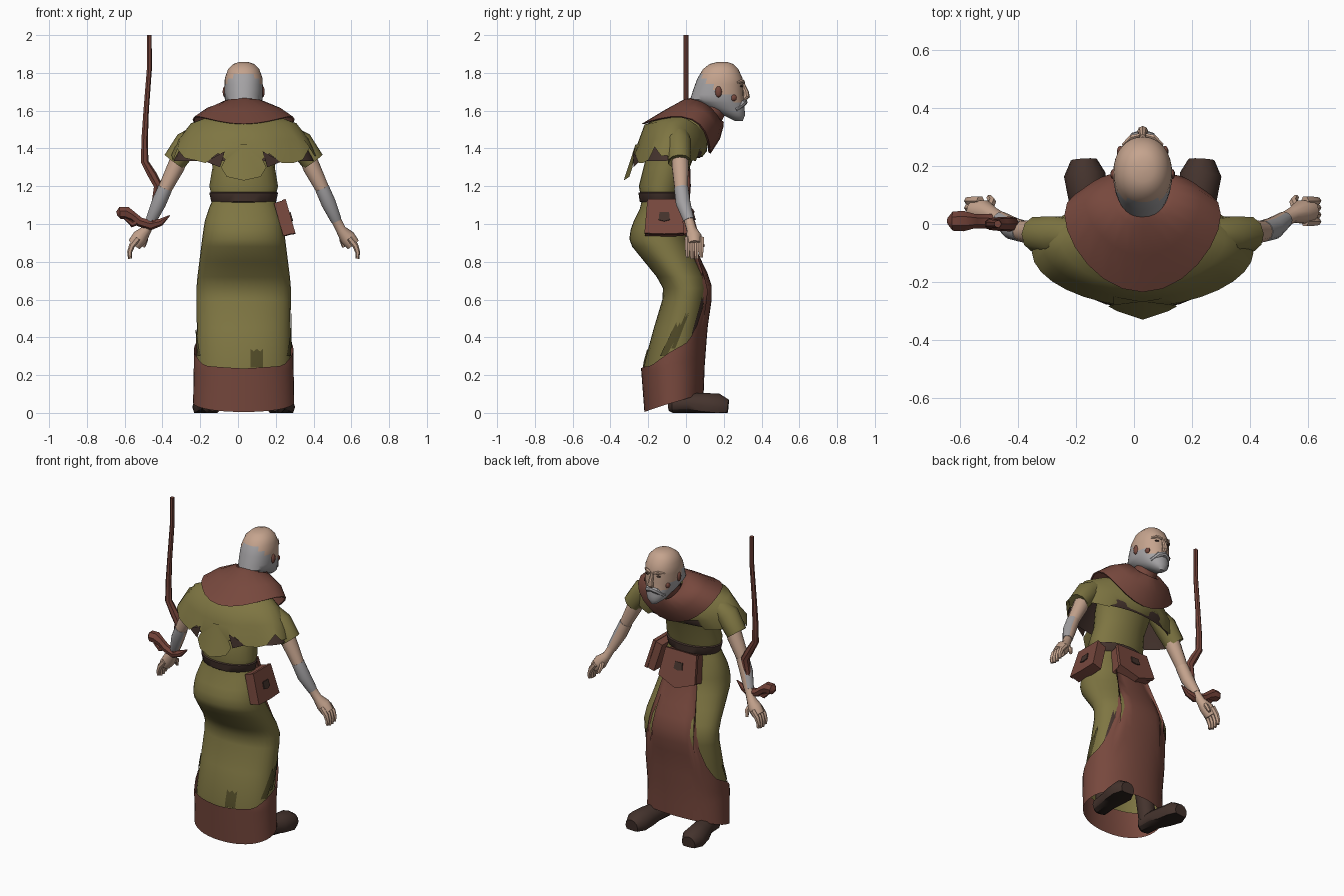
import bpy, bmesh, math, random
from mathutils import Vector, Matrix

random.seed(4)
if "Cube" in bpy.data.objects:
    bpy.data.objects.remove(bpy.data.objects["Cube"])
CX = 0.03  # body centre line


def material(name, rgb):
    m = bpy.data.materials.new(name)
    m.use_nodes = True
    m.diffuse_color = (*rgb, 1)
    m.node_tree.nodes["Principled BSDF"].inputs["Base Color"].default_value = (*rgb, 1)
    return m


OLIVE = material("olive_cloth", (0.21, 0.18, 0.055))
RED = material("red_brown_cloth", (0.185, 0.065, 0.047))
DARK = material("dark_leather", (0.058, 0.033, 0.026))
SKIN = material("skin", (0.56, 0.37, 0.27))
GREY = material("grey_hair", (0.37, 0.36, 0.37))
WOOD = material("staff_wood", (0.175, 0.056, 0.041))
STAIN = material("dark_olive", (0.08, 0.068, 0.02))
SOLE = material("boot_sole", (0.025, 0.016, 0.013))


def finish(name, bm, mats, rule=None, angle=40):
    bmesh.ops.recalc_face_normals(bm, faces=bm.faces)
    if rule:
        for f in bm.faces:
            f.material_index = rule(f.calc_center_median())
    me = bpy.data.meshes.new(name)
    bm.to_mesh(me)
    bm.free()
    for m in mats:
        me.materials.append(m)
    ob = bpy.data.objects.new(name, me)
    bpy.context.collection.objects.link(ob)
    bpy.ops.object.select_all(action='DESELECT')
    ob.select_set(True)
    bpy.context.view_layer.objects.active = ob
    bpy.ops.object.shade_smooth_by_angle(angle=math.radians(angle))


def sheet(name, rows, mats, closed=True, caps=False, rule=None, angle=40):
    """Skin equal rows of points with quads."""
    bm = bmesh.new()
    grid = [[bm.verts.new(p) for p in row] for row in rows]
    n = len(grid[0])
    for a, b in zip(grid, grid[1:]):
        for i in range(n if closed else n - 1):
            j = (i + 1) % n
            bm.faces.new((a[i], a[j], b[j], b[i]))
    if caps:
        bm.faces.new(grid[0])
        bm.faces.new(grid[-1])
    finish(name, bm, mats, rule, angle)


def around(a, yb, zb, yf, zf, hx, sz=None, shift=0, power=1.0):
    """Point on a tilted oval; angle 0 is the rear, pi the face side; shift moves the sides along y."""
    s, c = math.sin(a), math.cos(a)
    sx = math.copysign(abs(s) ** power, s)
    cy = math.copysign(abs(c) ** power, c)
    mid = (zb + zf) / 2
    z = mid + (zb - zf) / 2 * c + ((sz - mid) * s * s if sz else 0)
    return Vector((CX + hx * sx, (yb + yf) / 2 + (yb - yf) / 2 * cy + shift * s * s, z))


def oval(ring, n=24, power=1.0):
    return [around(math.tau * i / n, *ring, power=power) for i in range(n)]


def level(z, yb, yf, hx):
    return (yb, z, yf, z, hx)


def tube(name, pts, mats, n=8, rule=None, floor=None):
    """Round limb through (x, y, z, radius) points."""
    rows = []
    P = [Vector(p[:3]) for p in pts]
    for i, p in enumerate(P):
        t = (P[min(i + 1, len(P) - 1)] - P[max(i - 1, 0)]).normalized()
        u = t.cross(Vector((1, 0, 0) if abs(t.y) > 0.7 else (0, 1, 0))).normalized()
        v = t.cross(u)
        ring = [p + pts[i][3] * (u * math.cos(math.tau * k / n) + v * math.sin(math.tau * k / n)) for k in range(n)]
        if floor is not None:
            ring = [Vector((q.x, q.y, max(q.z, floor))) for q in ring]
        rows.append(ring)
    sheet(name, rows, mats, caps=True, rule=rule)


def blob(name, loc, size, mat):
    bm = bmesh.new()
    bmesh.ops.create_uvsphere(bm, u_segments=10, v_segments=6, radius=1)
    bm.transform(Matrix.Translation(loc) @ Matrix.Diagonal((*size, 1)))
    finish(name, bm, [mat])


# Skirt: levels of height, rear, face side, half width
SKIRT = [(1.14, -.23, -.035, .16), (1.08, -.245, -.03, .185), (1.02, -.275, -.01, .205), (.97, -.293, .0, .213),
         (.92, -.3, .015, .22), (.88, -.285, .035, .225), (.8, -.22, .07, .235), (.72, -.155, .11, .245),
         (.66, -.122, .125, .25), (.6, -.125, .122, .25), (.45, -.17, .1, .248), (.25, -.225, .085, .25),
         (-.01, -.205, .075, .255)]


def on_skirt(a, z, gap=0.0):
    for hi, lo in zip(SKIRT, SKIRT[1:]):
        if z >= lo[0]:
            t = (hi[0] - z) / (hi[0] - lo[0])
            yb, yf, hx = (h + (l - h) * t for h, l in zip(hi[1:], lo[1:]))
            return around(a, yb - gap, z, yf + gap, z, hx + gap, power=0.93)


def hem(a):
    return 0.005 + 0.05 * (1 - math.cos(a))


N = 32
turn = [math.tau * i / N for i in range(N)]
heights = [s[0] for s in SKIRT[:-1]] + [0.18]
sheet("skirt", [[on_skirt(a, z) for a in turn] for z in heights], [OLIVE], angle=80)

# Apron joined to the hem band: top edge climbs toward the face side
EDGE = [(0, .235), (50, .25), (85, .33), (112, .38), (128, .48), (140, .64), (148, .85), (152, 1.1), (180, 1.1)]


def apron_top(a):
    d = abs(math.degrees(a))
    for (d0, z0), (d1, z1) in zip(EDGE, EDGE[1:]):
        if d <= d1:
            return z0 + (z1 - z0) * (d - d0) / (d1 - d0)
    return EDGE[-1][1]


cols = [math.radians(d) for d in range(-180, 180, 9)]
STEPS = 14
sheet("apron_and_hem_band", [[on_skirt(a, apron_top(a) + (hem(a) - apron_top(a)) * k / STEPS, 0.014) for a in cols]
                             for k in range(STEPS + 1)], [RED], angle=60)

# Worn stains, leaning toward the face side as they rise
for name, a0, a1, z0, z1, lean, mat in (
        ("rear_stain", 7, 22, .24, .34, 0, STAIN), ("left_stain", 62, 76, .3, .48, 20, STAIN),
        ("left_thin_stain", 82, 89, .34, .53, 14, STAIN), ("left_apron_tear", 118, 128, .42, .62, 12, DARK),
        ("right_stain", -72, -62, .3, .45, -18, STAIN)):
    sheet(name, [[on_skirt(math.radians(a0 + (a1 - a0) * k / 4 + lean * j / 3), z0 + (z1 - z0) * j / 3 * (1 - .15 * (k % 2)), .006)
                  for k in range(5)] for j in range(4)], [mat], closed=False)

# Torso and belt
sheet("torso", [oval(r) for r in (level(1.13, -.235, -.03, .165), level(1.2, -.25, -.01, .182),
      level(1.3, -.225, .02, .165), level(1.4, -.2, .06, .18), level(1.5, -.16, .12, .19),
      level(1.56, -.08, .15, .12))], [OLIVE], caps=True)
sheet("belt", [oval(r) for r in (level(1.112, -.235, -.025, .166), level(1.12, -.245, -.015, .172),
      level(1.165, -.252, -.01, .182), level(1.172, -.235, -.025, .17))], [DARK])

# Shoulder cape with torn edge, and a dark lining showing in the tears
CAPE = [(-.12, 1.57, .11, 1.48, .19, 1.56), (-.22, 1.525, .115, 1.42, .285, 1.525),
        (-.255, 1.43, .11, 1.385, .345, 1.45), (-.285, 1.345, .085, 1.36, .382, 1.37)]
rows = [oval(r, N, 1.08) for r in CAPE]
for i, p in enumerate(rows[-1]):
    p.z += random.uniform(-.025, .01) + (.035 if i % 4 == 2 else -.01)
sheet("shoulder_cape", rows, [OLIVE], angle=60)
lining = [(yb + .012, zb - .01, yf - .012, zf - .01, hx - .012, sz - .035) for yb, zb, yf, zf, hx, sz in CAPE[1:]]
sheet("cape_lining", [oval(r, N, 1.08) for r in lining], [DARK])
bm = bmesh.new()
tail = [(-.1, -.25, 1.42), (-.1, -.28, 1.34), (-.12, -.283, 1.3), (-.09, -.3, 1.25), (0, -.33, 1.23)]
tail += [(-x, y, z) for x, y, z in reversed(tail[:-1])]
ridge = bm.verts.new((CX, -.268, 1.42))
rim = [bm.verts.new((CX + x, y, z)) for x, y, z in tail]
for a, b in zip(rim, rim[1:]):
    bm.faces.new((ridge, a, b))
finish("cape_tail", bm, [OLIVE])
for s in (-1, 1):
    bm = bmesh.new()
    for x, z in ((.1, 1.385), (.125, 1.3), (.2, 1.33)):
        bm.verts.new((CX + s * x, -.28 + .4 * max(0, x - .12), z))
    bm.faces.new(bm.verts)
    finish("cape_tear", bm, [DARK])

# Collar and neck
sheet("collar", [oval(r) for r in ((.04, 1.67, .2, 1.54, .075), (-.01, 1.66, .198, 1.515, .11, 1.63, .02),
      (-.11, 1.605, .18, 1.45, .2, 1.6, .05), (-.235, 1.53, .13, 1.372, .27, 1.555, .085),
      (-.222, 1.528, .118, 1.38, .262, 1.55, .08))], [RED], angle=50)
tube("neck", [(CX, .06, 1.52, .07), (CX, .13, 1.58, .07), (CX, .17, 1.66, .07)], [RED], 12)

# Head: hair and beard by position
HEAD = [(1.857, .165, .22, .025), (1.847, .125, .25, .055), (1.82, .09, .277, .083), (1.77, .06, .3, .1),
        (1.71, .038, .303, .102), (1.66, .022, .305, .1), (1.625, .08, .31, .085), (1.575, .2, .312, .055),
        (1.545, .26, .3, .018)]
fine = []
for a, b in zip(HEAD, HEAD[1:]):
    fine += [[p + (q - p) * t for p, q in zip(a, b)] for t in (0, .5)]
fine.append(HEAD[-1])


def hair_rule(c):
    back = c.z < 1.795 and c.y < .2 - (c.z - 1.66) * .9
    beard = c.z < 1.645 or (c.z < 1.695 and c.y < .25)
    return 1 if back or beard else 0


sheet("head", [oval(level(*r), 32, .94) for r in fine], [SKIN, GREY], caps=True, rule=hair_rule, angle=50)
tube("nose", [(CX, .3, 1.745, .01), (CX, .317, 1.7, .015), (CX, .32, 1.677, .019), (CX, .305, 1.66, .012)], [SKIN])
tube("moustache", [(CX - .06, .262, 1.605, .012), (CX - .028, .3, 1.638, .018), (CX, .31, 1.645, .016),
                   (CX + .028, .3, 1.638, .018), (CX + .06, .262, 1.605, .012)], [GREY])
for s, side in ((1, "left"), (-1, "right")):
    blob(side + "_eye", (CX + s * .038, .291, 1.73), (.014, .01, .006), DARK)
    tube(side + "_eyebrow", [(CX + s * .012, .306, 1.748, .008), (CX + s * .04, .299, 1.757, .01),
                             (CX + s * .068, .272, 1.748, .006)], [SKIN], 6)
    blob(side + "_ear", (CX + s * .1, .172, 1.7), (.012, .018, .03), RED)
    blob(side + "_cheek_mark", (CX + s * .077, .25, 1.668), (.012, .02, .018), RED)

    # Arms, sleeves and hands
    def at(x, y, z, r):
        return (CX + s * x, y, z, r)

    def wrap_rule(c):
        drop = 1.19 - c.z
        outward = s * (c.x - CX) - .415 - drop * .44
        forward = c.y + .025 - drop * .235
        return 1 if outward - forward > -.008 else 0

    tube(side + "_sleeve", [at(.22, -.04, 1.48, .055), at(.3, -.04, 1.425, .07), at(.368, -.035, 1.33, .062),
                            at(.355, -.035, 1.35, .045)], [OLIVE], 10)
    tube(side + "_upper_arm", [at(.31, -.035, 1.42, .045), at(.36, -.03, 1.3, .046), at(.42, -.025, 1.18, .036)], [SKIN], 10)
    tube(side + "_wrapped_forearm", [at(.415, -.025, 1.19, .038), at(.45, -.015, 1.11, .039),
                                     at(.49, .015, 1.02, .029)], [SKIN, GREY], 16, rule=wrap_rule)
    tube(side + "_palm", [at(.485, .012, 1.03, .026), at(.515, .03, .97, .027), at(.548, .042, .93, .042),
                          at(.58, .045, .89, .037)], [SKIN], 10)
    for k, y in enumerate((.008, .032, .056, .08)):
        tip = .812 + .008 * abs(k - 1.5)
        tube(f"{side}_finger_{k + 1}", [at(.56, y, .925, .017), at(.592, y, .885, .016), at(.604, y, .85, .013),
                                        at(.602, y, tip, .01)], [SKIN], 6)
    tube(side + "_thumb", [at(.53, .05, .945, .016), at(.52, .078, .915, .014), at(.53, .092, .88, .01)], [SKIN], 6)

    # Boots
    tube(side + "_boot", [at(.165, -.09, .045, .035), at(.168, -.07, .045, .055), at(.175, .02, .05, .056),
                          at(.19, .09, .04, .066), at(.2, .17, .03, .072), at(.203, .222, .025, .045)],
         [DARK, SOLE], 12, rule=lambda c: 1 if c.z < .012 else 0, floor=0)
    tube(side + "_boot_shaft", [at(.165, -.04, .06, .05), at(.15, -.05, .25, .055)], [DARK], 10)


# Pouches: shaped body, flap and clasp facing local +y
def pouch(name, half, high, point, depth, loc, yaw):
    M = Matrix.Translation(loc) @ Matrix.Rotation(yaw, 4, 'Z') @ Matrix.Rotation(.28, 4, 'X')

    def slab(part, w, z0, z1, drop, y0, y1, mat):
        shape = [(-w * .85, z1), (w * .85, z1), (w, z0), (0, z0 - drop), (-w, z0)]
        rows = [[M @ Vector((x, y, z)) for x, z in shape] for y in (y0, y1)]
        sheet(name + part, rows, [mat], caps=True, angle=20)
    slab("_body", half * .96, -high * .97, high, point, -depth, depth, RED)
    slab("_flap", half, -high, high * 1.04, point, depth - .01, depth + .01, RED)
    slab("_clasp", .03, -.02, .022, .008, depth + .005, depth + .016, DARK)


pouch("side_satchel", .105, .092, .004, .028, (.242, -.115, 1.03), -math.pi / 2)
pouch("apron_pouch", .13, .085, .05, .035, (CX - .005, -.005, 1.035), 0)

# Gnarled staff with a crooked root grip
tube("staff", [(-.47, 0, 2.0, .013), (-.47, 0, 1.82, .014), (-.487, 0, 1.6, .015), (-.495, 0, 1.45, .018),
               (-.495, 0, 1.33, .021), (-.455, 0, 1.26, .025), (-.422, 0, 1.2, .026), (-.438, 0, 1.12, .02),
               (-.45, .005, 1.0, .022)], [WOOD], 7)
tube("staff_root", [(-.362, 0, 1.045, .003), (-.41, .0, 1.01, .02), (-.46, .005, .995, .028), (-.52, .01, 1.012, .026),
                    (-.555, .01, 1.04, .026), (-.59, .01, 1.06, .036), (-.625, .01, 1.06, .034), (-.642, .01, 1.055, .012)], [WOOD], 7)
tube("staff_thorn", [(-.52, .01, 1.02, .02), (-.56, .005, 1.0, .018), (-.6, 0, 1.03, .006)], [WOOD], 6)
